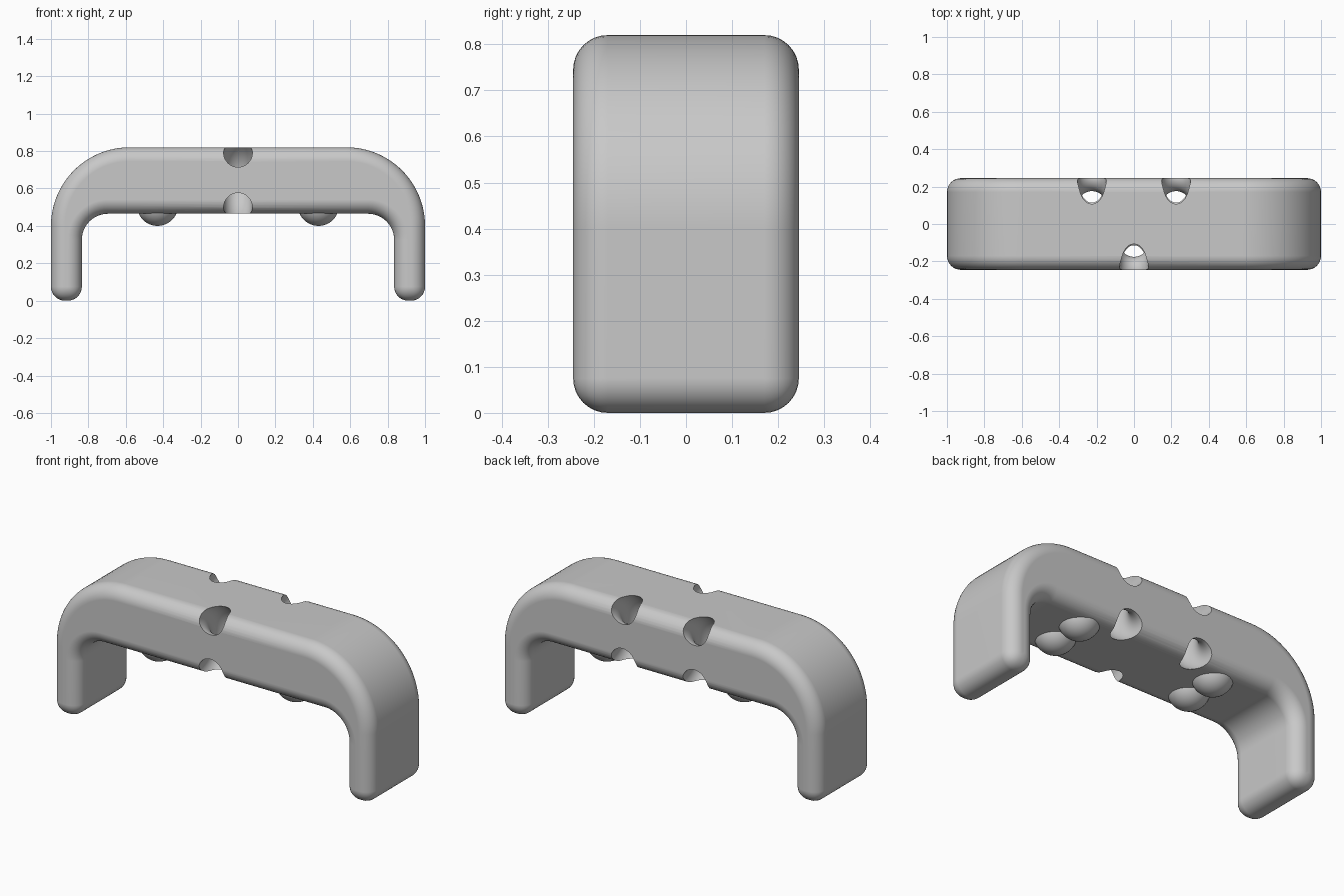
import bpy
import bmesh
from math import cos, sin, pi, radians

cube = bpy.data.objects.get("Cube")
if cube:
    bpy.data.objects.remove(cube, do_unlink=True)

DEPTH = 0.49
MID_Z = 0.645

grey = bpy.data.materials.new("plain_grey")
grey.use_nodes = True
grey.diffuse_color = (0.58, 0.58, 0.58, 1)
for node in grey.node_tree.nodes:
    if node.type == 'BSDF_PRINCIPLED':
        node.inputs["Base Color"].default_value = grey.diffuse_color


def arc(cx, cz, r, start, end, steps=24):
    angles = [radians(start + (end - start) * i / steps) for i in range(steps + 1)]
    return [(cx + r * cos(a), cz + r * sin(a)) for a in angles]


def select_only(obj):
    bpy.ops.object.select_all(action='DESELECT')
    obj.select_set(True)
    bpy.context.view_layer.objects.active = obj


def apply(obj, mod):
    select_only(obj)
    bpy.ops.object.modifier_apply(modifier=mod.name)


# Bridge body: arched profile extruded front to back
profile = [(1, 0)] + arc(0.58, 0.40, 0.42, 0, 90) + arc(-0.58, 0.40, 0.42, 90, 180)
profile += [(-1, 0), (-0.835, 0)]
profile += arc(-0.695, 0.325, 0.14, 180, 90, 12) + arc(0.695, 0.325, 0.14, 90, 0, 12)
profile += [(0.835, 0)]

bm = bmesh.new()
face = bm.faces.new([bm.verts.new((x, -DEPTH / 2, z)) for x, z in profile])
extruded = bmesh.ops.extrude_face_region(bm, geom=[face])
bmesh.ops.translate(bm, vec=(0, DEPTH, 0),
                    verts=[g for g in extruded["geom"] if isinstance(g, bmesh.types.BMVert)])
bmesh.ops.recalc_face_normals(bm, faces=bm.faces)
mesh = bpy.data.meshes.new("bridge_body")
bm.to_mesh(mesh)
bm.free()
body = bpy.data.objects.new("bridge_body", mesh)
bpy.context.collection.objects.link(body)
body.data.materials.append(grey)

# Rounded outer edges
bevel = body.modifiers.new("rounded_edges", 'BEVEL')
bevel.width = 0.075
bevel.segments = 8
bevel.limit_method = 'ANGLE'
bevel.angle_limit = radians(40)
bevel.use_clamp_overlap = False
apply(body, bevel)

# Curved cord holes: one in front, two behind
for x, y in ((0, -DEPTH / 2), (-0.225, DEPTH / 2), (0.225, DEPTH / 2)):
    bpy.ops.mesh.primitive_torus_add(location=(x, y, MID_Z), rotation=(0, pi / 2, 0),
                                     major_radius=0.146, minor_radius=0.077,
                                     major_segments=64, minor_segments=32)
    cutter = bpy.context.object
    cutter.name = "cord_hole_cutter"
    cutter.hide_render = True
    cutter.data.materials.append(grey)
    cut = body.modifiers.new("cord_hole", 'BOOLEAN')
    cut.operation = 'DIFFERENCE'
    cut.solver = 'EXACT'
    cut.object = cutter
    apply(body, cut)
    bpy.data.objects.remove(cutter, do_unlink=True)

select_only(body)
bpy.ops.object.shade_smooth_by_angle(angle=radians(35))
normals = body.modifiers.new("flat_face_normals", 'WEIGHTED_NORMAL')
normals.keep_sharp = True

# Rounded bumps under the bridge
for side, sx in (("left", 1), ("right", -1)):
    for place, sy in (("front", -1), ("back", 1)):
        bpy.ops.mesh.primitive_uv_sphere_add(segments=40, ring_count=24, radius=0.11,
                                             location=(0.43 * sx, 0.092 * sy, 0.51))
        bump = bpy.context.object
        bump.name = f"{place}_{side}_bump"
        bump.data.materials.append(grey)
        bpy.ops.object.shade_smooth()
